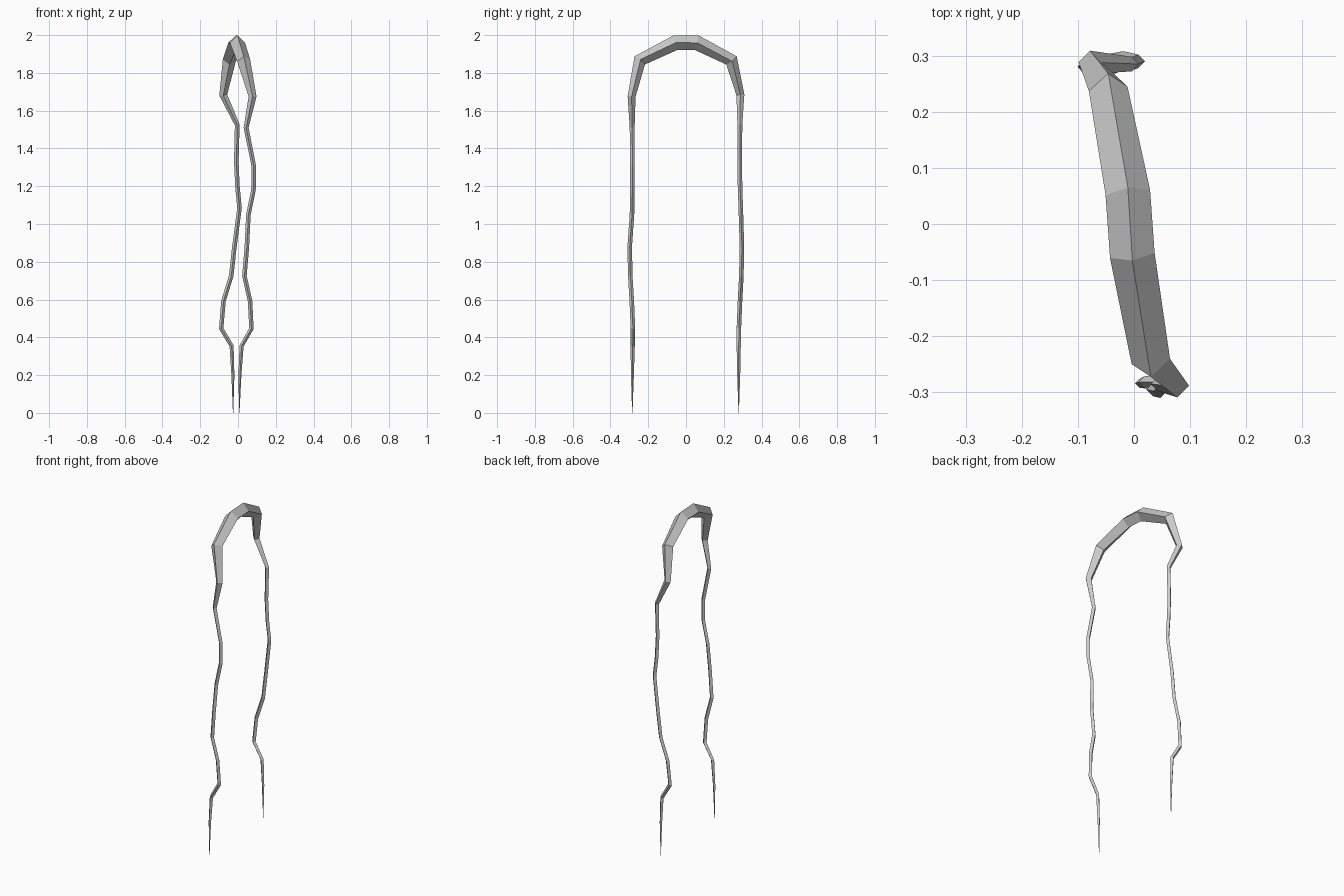
import bpy, bmesh
from mathutils import Vector

# Centreline points with radius: x, y, z, r (front strand tip -> arch -> back strand tip)
front = [(0.007, -0.284, 0.0, 0.001), (0.010, -0.284, 0.20, 0.008), (0.019, -0.282, 0.355, 0.011),
         (0.071, -0.281, 0.447, 0.012), (0.064, -0.287, 0.592, 0.012), (0.034, -0.295, 0.725, 0.012),
         (0.047, -0.298, 0.88, 0.012), (0.055, -0.286, 1.05, 0.012), (0.082, -0.284, 1.18, 0.012),
         (0.083, -0.284, 1.31, 0.012), (0.043, -0.285, 1.51, 0.013), (0.077, -0.288, 1.675, 0.021),
         (0.030, -0.245, 1.866, 0.035), (-0.003, -0.056, 1.96, 0.040)]
back = [(-0.026, 0.279, 0.0, 0.001), (-0.027, 0.279, 0.20, 0.008), (-0.034, 0.279, 0.355, 0.011),
        (-0.089, 0.280, 0.447, 0.012), (-0.077, 0.286, 0.592, 0.012), (-0.036, 0.293, 0.725, 0.012),
        (-0.019, 0.296, 0.88, 0.012), (0.008, 0.290, 1.085, 0.012), (-0.003, 0.286, 1.20, 0.012),
        (-0.009, 0.285, 1.33, 0.012), (-0.004, 0.285, 1.525, 0.013), (-0.078, 0.288, 1.683, 0.021),
        (-0.046, 0.241, 1.866, 0.035), (-0.011, 0.056, 1.96, 0.040)]
path = front + back[::-1]
pts = [Vector(p[:3]) for p in path]

# Sweep a diamond section along the centreline
bm = bmesh.new()
rings = []
for i, p in enumerate(pts):
    before = (p - pts[i - 1]).normalized() if i > 0 else Vector()
    after = (pts[i + 1] - p).normalized() if i < len(pts) - 1 else Vector()
    tangent = (before + after).normalized()
    side = Vector((1, 0, 0))
    side = (side - tangent * side.dot(tangent)).normalized()
    out = tangent.cross(side)
    r = path[i][3]
    rings.append([bm.verts.new(p + d * r) for d in (side, out, -side, -out)])
for a, b in zip(rings, rings[1:]):
    for k in range(4):
        bm.faces.new((a[k], a[(k + 1) % 4], b[(k + 1) % 4], b[k]))
bm.faces.new(rings[0])
bm.faces.new(rings[-1])
bmesh.ops.recalc_face_normals(bm, faces=bm.faces[:])

# Arched strand object
mesh = bpy.data.meshes.new("arched_strand")
bm.to_mesh(mesh)
bm.free()
bpy.context.collection.objects.link(bpy.data.objects.new("arched_strand", mesh))
